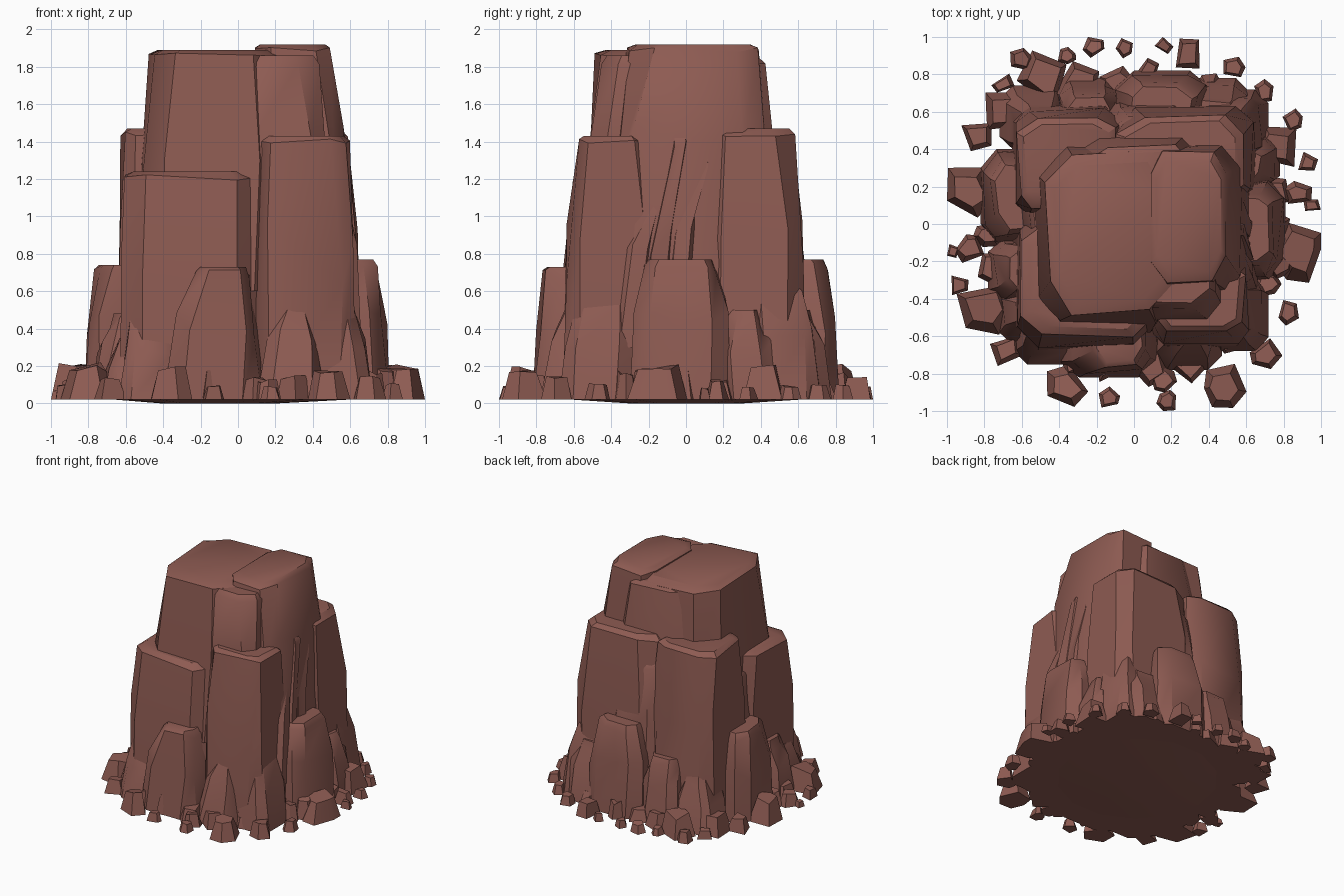
import bpy, bmesh, math, random
from mathutils import Vector

if "Cube" in bpy.data.objects:
    bpy.data.objects.remove(bpy.data.objects["Cube"])

random.seed(11)
stone = bpy.data.materials.new("red_brown_stone")
stone.diffuse_color = (0.27, 0.105, 0.085, 1)
stone.use_nodes = True
stone.node_tree.nodes["Principled BSDF"].inputs["Base Color"].default_value = stone.diffuse_color


def finish(name, bm, angle=35):
    bmesh.ops.recalc_face_normals(bm, faces=bm.faces[:])
    me = bpy.data.meshes.new(name)
    bm.to_mesh(me)
    bm.free()
    me.materials.append(stone)
    ob = bpy.data.objects.new(name, me)
    bpy.context.collection.objects.link(ob)
    bpy.ops.object.select_all(action='DESELECT')
    ob.select_set(True)
    bpy.context.view_layer.objects.active = ob
    bpy.ops.object.shade_smooth_by_angle(angle=math.radians(angle))
    return ob


def outline(box, cut):
    """Rectangle with cut corners, as eight points."""
    x0, x1, y0, y1 = box
    a, b = (x1 - x0) * cut, (y1 - y0) * cut
    return [(x0 + a, y0), (x1 - a, y0), (x1, y0 + b), (x1, y1 - b),
            (x1 - a, y1), (x0 + a, y1), (x0, y1 - b), (x0, y0 + b)]


def slab(name, base, top, z0, z1, cut=0.2, jit=0.02, drop=0.05):
    """Tapered rock block: base box, top box, chipped uneven rim."""
    bm = bmesh.new()
    h = z1 - z0
    mx, my = (top[0] + top[1]) / 2, (top[2] + top[3]) / 2
    rings = []
    for t, c in ((0, cut), (0.55, cut * 0.8), (1, cut)):
        # the middle ring bulges slightly beyond a straight taper
        f = t + (-0.12 if t == 0.55 else 0)
        box = [b + (q - b) * f for b, q in zip(base, top)]
        ring = []
        for x, y in outline(box, c):
            z = z0 + h * t
            if 0 < t < 1:
                z += random.uniform(-.12, .12) * h
            if t == 1:
                z -= random.uniform(0.01, drop)
            if t:
                x += random.uniform(-jit, jit)
                y += random.uniform(-jit, jit)
            ring.append(bm.verts.new((x, y, z)))
        rings.append(ring)
    # narrow sloping bevel up to the flat cap
    rings.append([bm.verts.new((mx + (v.co.x - mx) * 0.86, my + (v.co.y - my) * 0.86, z1))
                  for v in rings[-1]])
    for lo, hi in zip(rings, rings[1:]):
        for i in range(8):
            j = (i + 1) % 8
            bm.faces.new((lo[i], lo[j], hi[j], hi[i]))
    bm.faces.new(rings[-1])
    bm.faces.new(rings[0][::-1])
    return finish(name, bm)


def pebble(name, x, y, r, h):
    """Small angular stone lying at the foot."""
    bm = bmesh.new()
    n = random.choice((4, 5, 5, 6))
    a0 = random.uniform(0, 6.28)
    lo, hi = [], []
    for i in range(n):
        a = a0 + (i + random.uniform(-.25, .25)) * math.tau / n
        k = r * random.uniform(0.85, 1.15)
        px = max(-1, min(1, x + k * math.cos(a)))
        py = max(-1, min(1, y + k * math.sin(a)))
        lo.append(bm.verts.new((px, py, 0.02)))
        s = random.uniform(0.55, 0.75)
        hi.append(bm.verts.new((x + (px - x) * s, y + (py - y) * s,
                                0.02 + h * random.uniform(0.75, 1))))
    for i in range(n):
        j = (i + 1) % n
        bm.faces.new((lo[i], lo[j], hi[j], hi[i]))
    bm.faces.new(hi)
    bm.faces.new(lo[::-1])
    finish(name, bm, 30)


# Crown blocks
slab("crown_left", (-.56, .25, -.58, .46), (-.46, .22, -.47, .38), .6, 1.89, .2)
slab("crown_right", (.05, .62, -.42, .46), (.1, .5, -.3, .37), .6, 1.92, .17)
slab("crown_back", (-.4, .4, -.1, .52), (-.3, .35, -.1, .42), .6, 1.85, .22)
slab("crown_front", (-.1, .5, -.56, .1), (0, .42, -.46, 0), .6, 1.86, .22)

# Middle shoulder blocks
slab("shoulder_front_left", (-.63, .12, -.68, .1), (-.6, .09, -.6, 0), .02, 1.24, .16)
slab("shoulder_front_right", (.08, .63, -.66, -.08), (.11, .59, -.57, -.22), .02, 1.43, .16)
slab("shoulder_back_right", (-.12, .66, .08, .64), (-.08, .6, .14, .57), .02, 1.47, .18)
slab("shoulder_back_left", (-.65, -.05, .0, .65), (-.61, -.11, .08, .58), .02, 1.47, .16)
slab("shoulder_left", (-.66, -.2, -.3, .2), (-.55, -.2, -.25, .15), .02, 1.1, .2)
slab("shoulder_back", (-.2, .35, .3, .7), (-.12, .28, .3, .56), .02, 1.25, .2)

# Thin leaning splinters in the cleft on the right side
for i, (y, z) in enumerate(((-.2, 1.15), (-.08, 1.42), (.04, 1.38))):
    slab("cleft_splinter_%d" % i, (.35, .66, y - .2, y - .02),
         (.4, .57, y - .02, y + .09), .3, z, .25, .02, .12)

# Buttresses leaning on the lower part: base box, top box, height
buttresses = [
    ((-.4, .13, -.82, -.4), (-.23, .07, -.75, -.4), .73),
    ((.1, .47, -.78, -.4), (.26, .36, -.62, -.4), .6),
    ((-.64, -.3, -.75, -.4), (-.56, -.36, -.62, -.4), .5),
    ((.4, .72, -.68, -.3), (.44, .6, -.58, -.3), .6),
    ((.4, .81, -.3, .24), (.4, .74, -.23, .18), .77),
    ((.4, .78, .2, .48), (.4, .7, .22, .4), .5),
    ((.35, .72, .35, .72), (.35, .62, .35, .62), .62),
    ((-.1, .4, .4, .82), (-.05, .32, .4, .75), .77),
    ((.25, .62, .4, .78), (.3, .56, .4, .68), .5),
    ((-.42, -.08, .4, .78), (-.36, -.12, .4, .7), .55),
    ((-.72, -.36, .4, .74), (-.62, -.4, .4, .64), .45),
    ((-.82, -.4, -.1, .4), (-.76, -.4, -.04, .33), .74),
    ((-.78, -.4, -.42, -.08), (-.68, -.4, -.36, -.12), .48),
    ((-.72, -.4, -.64, -.34), (-.64, -.4, -.54, -.36), .35),
]
for i, (b, t, z) in enumerate(buttresses):
    slab("buttress_%02d" % i, b, t, .02, z, .2, .02, .09)

# Shallow bulge beneath the pile
bm = bmesh.new()
outer = [bm.verts.new((.78 * math.cos(i * math.tau / 14), .78 * math.sin(i * math.tau / 14), .03))
         for i in range(14)]
inner = [bm.verts.new((v.co.x * .4 - .1, v.co.y * .4, 0)) for v in outer]
for i in range(14):
    j = (i + 1) % 14
    bm.faces.new((outer[i], outer[j], inner[j], inner[i]))
bm.faces.new(inner)
bm.faces.new(outer)
finish("underside", bm)

# Scattered stones round the foot: x, y, radius
stones = [(-.6, .88, .07), (-.36, .9, .05), (-.21, .95, .06), (-.05, .94, .05), (.16, .95, .05),
          (.29, .91, .09), (.53, .84, .06), (.7, .71, .06), (.85, .55, .06), (.76, .4, .15),
          (.93, .33, .06), (.88, .16, .08), (.95, .1, .05), (.89, -.15, .16), (.83, -.47, .07),
          (.7, -.7, .09), (.48, -.87, .12), (.17, -.95, .06), (.15, -.83, .08), (-.13, -.93, .06),
          (-.36, -.87, .13), (-.68, -.67, .09), (-.8, -.45, .15), (-.94, -.32, .06),
          (-.88, -.13, .08), (-.97, -.15, .04), (-.9, .17, .15), (-.84, .47, .09),
          (-.7, .6, .13), (-.7, .75, .06), (-.48, .78, .16)]
for i, (x, y, r) in enumerate(stones):
    pebble("loose_stone_%02d" % i, x, y, r, min(.2, r * 1.4))

# Closer ring of stones tucked against the buttresses
for i in range(26):
    a = i * math.tau / 26 + random.uniform(-.08, .08)
    d = random.uniform(.72, .82)
    pebble("tucked_stone_%02d" % i, d * math.cos(a), d * math.sin(a),
           random.uniform(.07, .12), random.uniform(.1, .19))
